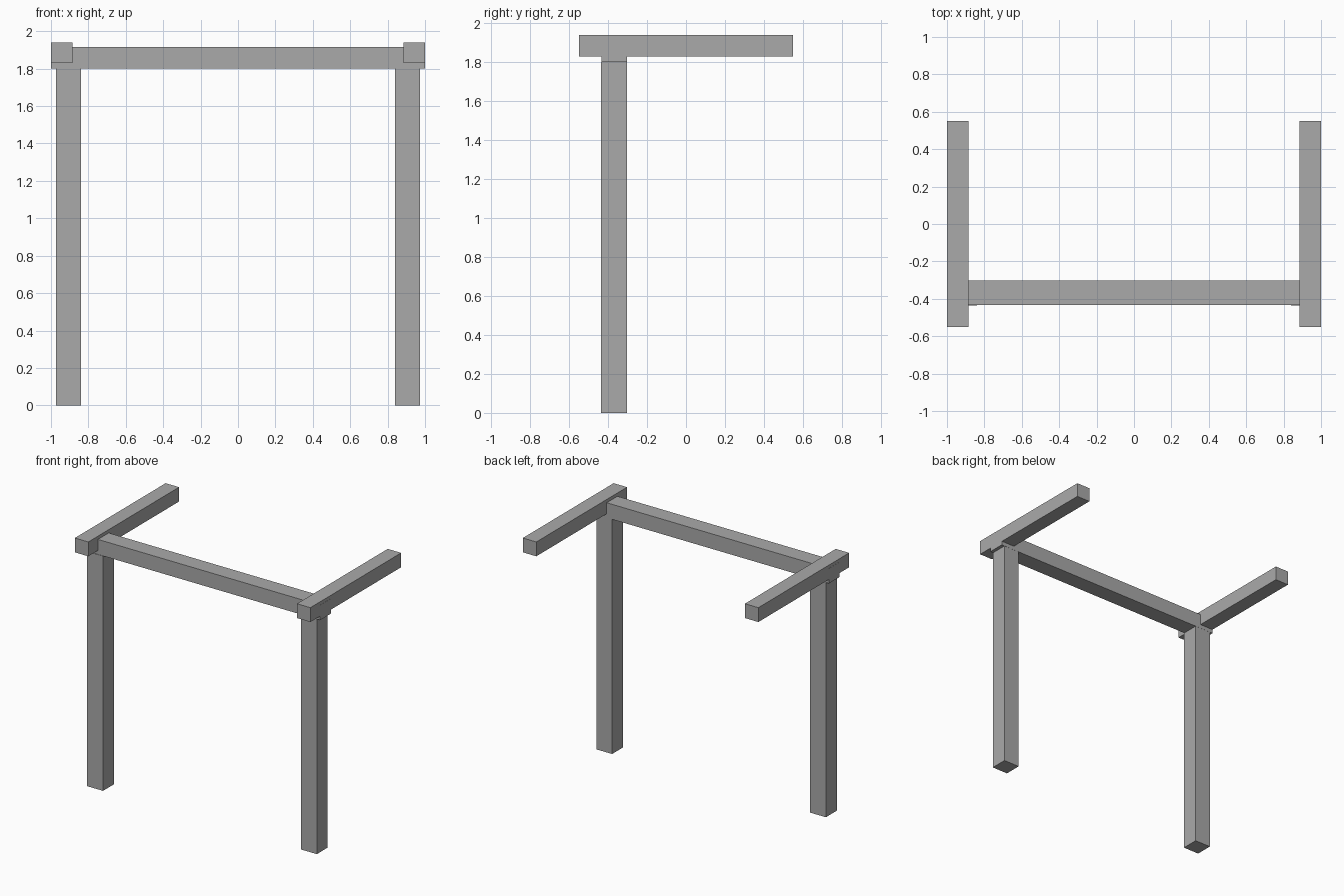
import bpy

if "Cube" in bpy.data.objects:
    bpy.data.objects.remove(bpy.data.objects["Cube"])

grey = bpy.data.materials.new("plain grey")
grey.diffuse_color = (0.4, 0.4, 0.4, 1)
grey.use_nodes = True
grey.node_tree.nodes["Principled BSDF"].inputs["Base Color"].default_value = grey.diffuse_color


def box(name, low, high):
    """Axis-aligned beam between two corners."""
    bpy.ops.mesh.primitive_cube_add(
        size=1, location=[(a + b) / 2 for a, b in zip(low, high)])
    ob = bpy.context.object
    ob.name = name
    ob.scale = [b - a for a, b in zip(low, high)]
    bpy.ops.object.transform_apply(location=False, rotation=False, scale=True)
    ob.data.materials.append(grey)
    return ob


# Cross beam along the front, resting on the posts
box("cross_beam", (-1, -0.433, 1.80), (1, -0.303, 1.915))

for side, s in (("left", -1), ("right", 1)):
    # Upright post
    x = s * 0.907
    box(side + "_post", (x - 0.067, -0.436, 0), (x + 0.067, -0.304, 1.80))
    # Roof arm running front to back, notched over the cross beam
    x = s * 0.942
    box(side + "_arm", (x - 0.057, -0.55, 1.83), (x + 0.057, 0.55, 1.94))
